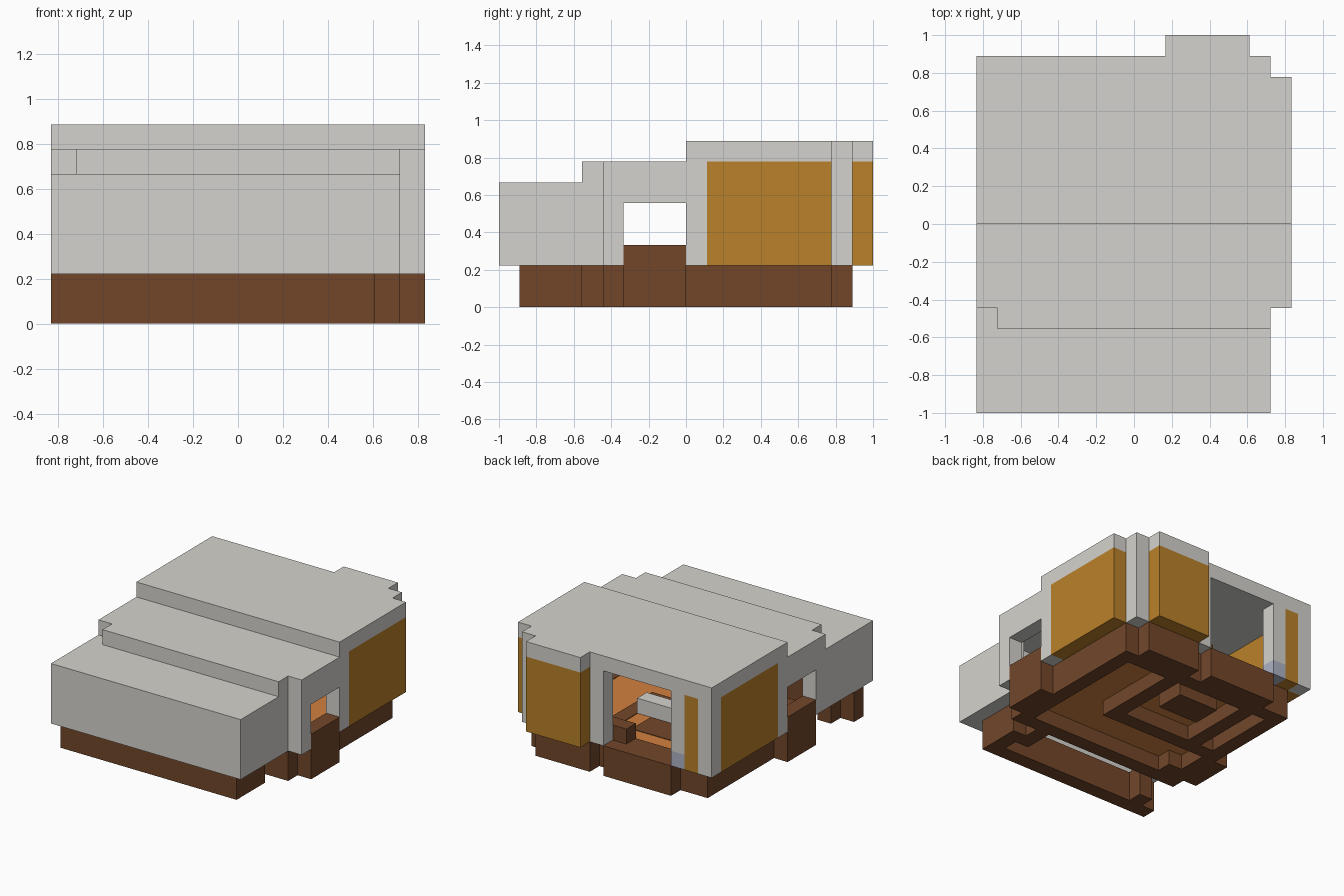
import bpy
import bmesh
from mathutils import Vector

cube = bpy.data.objects.get("Cube")
if cube:
    bpy.data.objects.remove(cube, do_unlink=True)

U = 1 / 9  # edge of one block
ORIGIN = Vector((-7.5, -9, 0))


def material(name, r, g, b):
    m = bpy.data.materials.new(name)
    m.use_nodes = True
    m.diffuse_color = (r, g, b, 1)
    m.node_tree.nodes["Principled BSDF"].inputs["Base Color"].default_value = (r, g, b, 1)
    return m


stone = material("light grey stone", 0.66, 0.65, 0.61)
amber = material("amber panel", 0.49, 0.22, 0.023)
earth = material("dark brown earth", 0.17, 0.062, 0.023)
plank = material("orange plank", 0.65, 0.22, 0.05)
blue = material("blue grey stone", 0.42, 0.45, 0.55)


def part(name, mat, *boxes):
    """One object made of boxes: (x0, x1, y0, y1, z0, z1) in blocks."""
    bm = bmesh.new()
    for x0, x1, y0, y1, z0, z1 in boxes:
        lo, hi = Vector((x0, y0, z0)), Vector((x1, y1, z1))
        size = hi - lo
        for v in bmesh.ops.create_cube(bm, size=1)["verts"]:
            v.co = ((lo + hi) / 2 + ORIGIN + Vector(a * b for a, b in zip(v.co, size))) * U
    mesh = bpy.data.meshes.new(name)
    bm.to_mesh(mesh)
    bm.free()
    mesh.materials.append(mat)
    obj = bpy.data.objects.new(name, mesh)
    bpy.context.collection.objects.link(obj)


def ring(x0, x1, y0, y1, z0, z1):
    """Four one-block walls around a rectangle."""
    return [(x0, x1, y0, y0 + 1, z0, z1), (x0, x1, y1 - 1, y1, z0, z1),
            (x0, x0 + 1, y0 + 1, y1 - 1, z0, z1), (x1 - 1, x1, y0 + 1, y1 - 1, z0, z1)]


# Stepped roof
part("front_roof", stone, (0, 14, 0, 4, 5, 6), (0, 1, 4, 5, 5, 6))
part("middle_roof", stone, (1, 14, 4, 5, 6, 7), (0, 15, 5, 9, 6, 7))
part("rear_roof", stone, (0, 15, 9, 16, 7, 8), (0, 14, 16, 17, 7, 8), (9, 13, 17, 18, 7, 8))

# Front room walls
part("front_wall", stone, (0, 14, 0, 1, 2, 5))
part("front_side_walls", stone, (0, 1, 1, 5, 2, 5), (13, 14, 1, 4, 2, 5),
     (13, 14, 4, 5, 2, 6), (1, 2, 4, 5, 5, 6))

# Side walls with window openings, sills and amber panels
for side, x in (("right", 0), ("left", 14)):
    part(side + "_window_wall", stone, (x, x + 1, 5, 6, 2, 6),
         (x, x + 1, 6, 9, 5, 6), (x, x + 1, 9, 10, 2, 7))
    part(side + "_window_sill", earth, (x, x + 1, 6, 9, 0, 3))
    part(side + "_amber_wall", amber, (x, x + 1, 10, 16, 2, 7))

# Back wall, doorway and bay
part("back_posts", stone, (0, 1, 16, 17, 2, 7), (2, 3, 16, 17, 3, 7),
     (8, 9, 16, 17, 2, 7), (13, 14, 16, 17, 2, 7))
part("back_amber_strip", amber, (1, 2, 16, 17, 2, 7))
part("door_foot_block", blue, (2, 3, 16, 17, 2, 3))
part("bay_panel", amber, (9, 13, 17, 18, 2, 7))

# Foundation
part("foundation_rim", earth, *ring(1, 14, 5, 16, 0, 2), (2, 3, 6, 7, 0, 2))
part("back_footings", earth, (3, 8, 16, 17, 0, 2), (9, 13, 16, 17, 0, 2))
part("front_footing", earth, (0, 13, 1, 2, 0, 2), (12, 13, 2, 4, 0, 2),
     (11, 12, 3, 5, 0, 2), (1, 2, 2, 3, 0, 2))
part("inner_footing", earth, (2, 10, 9, 10, 0, 2), (9, 10, 10, 15, 0, 2), (3, 4, 10, 15, 0, 2))
part("centre_footing", earth, (5, 8, 12, 14, 0, 2))

# Interior
part("plank_floor", plank, (2, 13, 6, 15, 1, 1.96))
part("inner_step", earth, (7, 9, 15, 16, 2, 3))
part("inner_bench", stone, (6, 9, 11, 12, 2, 3))
